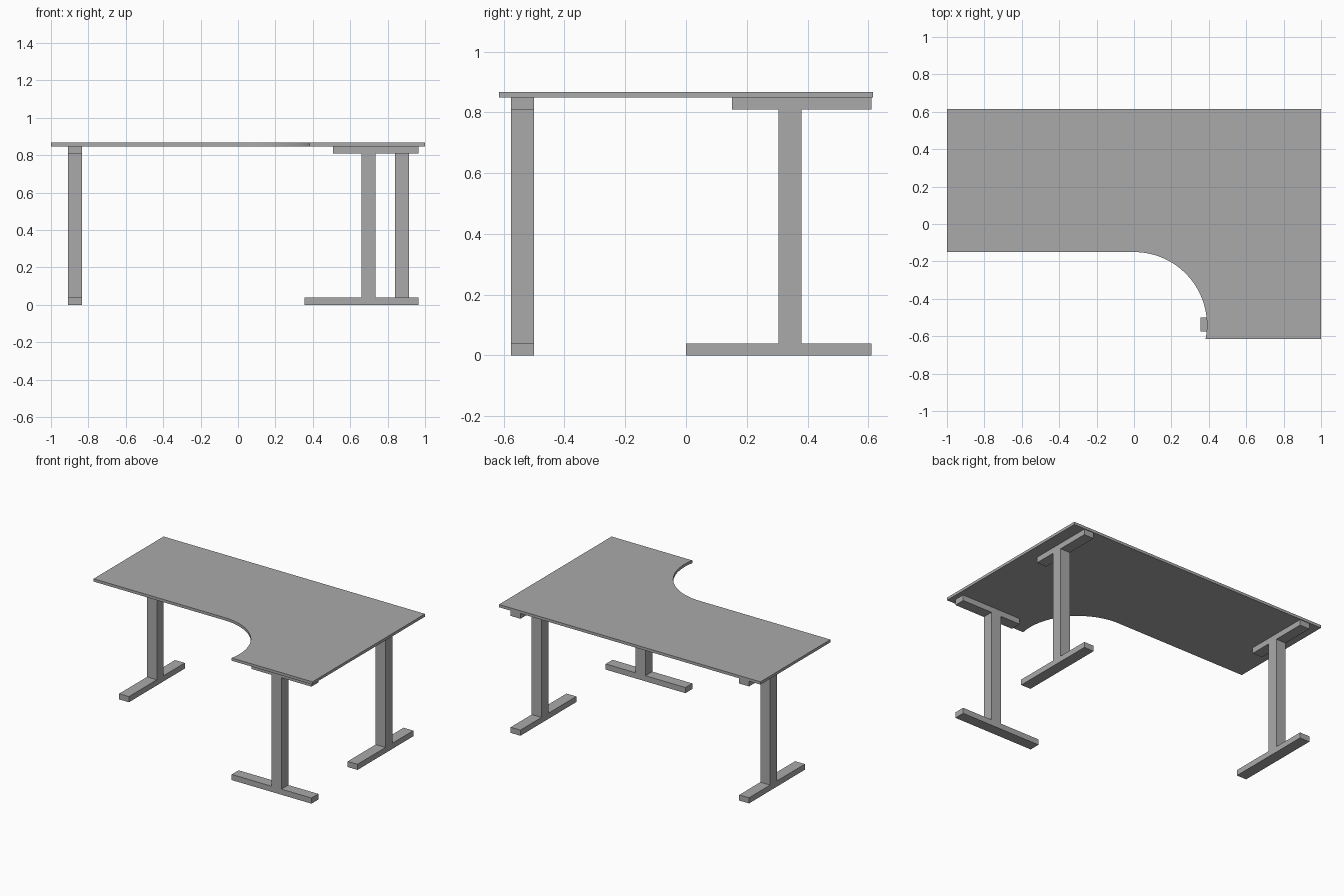
import bpy, math

# Remove the default cube
cube = bpy.data.objects.get("Cube")
if cube:
    bpy.data.objects.remove(cube, do_unlink=True)

# Material
grey = bpy.data.materials.new("mid_grey")
grey.use_nodes = True
color = (0.4, 0.4, 0.4, 1)
grey.diffuse_color = color
grey.node_tree.nodes["Principled BSDF"].inputs["Base Color"].default_value = color


def extrude_outline(name, outline, thickness):
    """Closed prism from a counter-clockwise list of 3D points, pushed along thickness."""
    n = len(outline)
    far = [tuple(a + b for a, b in zip(p, thickness)) for p in outline]
    faces = [list(range(n))[::-1], list(range(n, 2 * n))]
    faces += [[i, (i + 1) % n, n + (i + 1) % n, n + i] for i in range(n)]
    mesh = bpy.data.meshes.new(name)
    mesh.from_pydata(outline + far, [], faces)
    mesh.materials.append(grey)
    obj = bpy.data.objects.new(name, mesh)
    bpy.context.collection.objects.link(obj)
    return obj


# Desktop: L-shaped slab with a concave arc at the inner corner
TOP_Z, HALF_Y, ARC_Y, ARC_R = 0.848, 0.615, -0.54, 0.39
SEGMENTS = 32
start = -math.asin((HALF_Y + ARC_Y) / ARC_R)
outline = [(1, -HALF_Y, TOP_Z), (1, HALF_Y, TOP_Z), (-1, HALF_Y, TOP_Z),
           (-1, ARC_Y + ARC_R, TOP_Z)]
for i in range(SEGMENTS + 1):
    a = math.pi / 2 + (start - math.pi / 2) * i / SEGMENTS
    outline.append((ARC_R * math.cos(a), ARC_Y + ARC_R * math.sin(a), TOP_Z))
extrude_outline("desktop", outline, (0, 0, 0.019))

# Leg: foot, column and top bracket as one profile, length running along local x
WIDTH, BAR = 0.075, 0.039
BRACKET_Z = TOP_Z - BAR
PROFILE = [(-0.305, 0), (0.305, 0), (0.305, BAR), (0.075, BAR), (0.075, BRACKET_Z),
           (0.305, BRACKET_Z), (0.305, TOP_Z), (-0.153, TOP_Z), (-0.153, BRACKET_Z),
           (0, BRACKET_Z), (0, BAR), (-0.305, BAR)]


def add_leg(name, location, turn):
    points = [(x, WIDTH / 2, z) for x, z in PROFILE][::-1]
    leg = extrude_outline(name, points, (0, -WIDTH, 0))
    leg.data.flip_normals()
    leg.location = location
    leg.rotation_euler.z = turn


add_leg("right_leg", (-0.872, 0.305, 0), math.pi / 2)
add_leg("left_back_leg", (0.877, 0.305, 0), math.pi / 2)
add_leg("left_front_leg", (0.66, -0.538, 0), 0)
